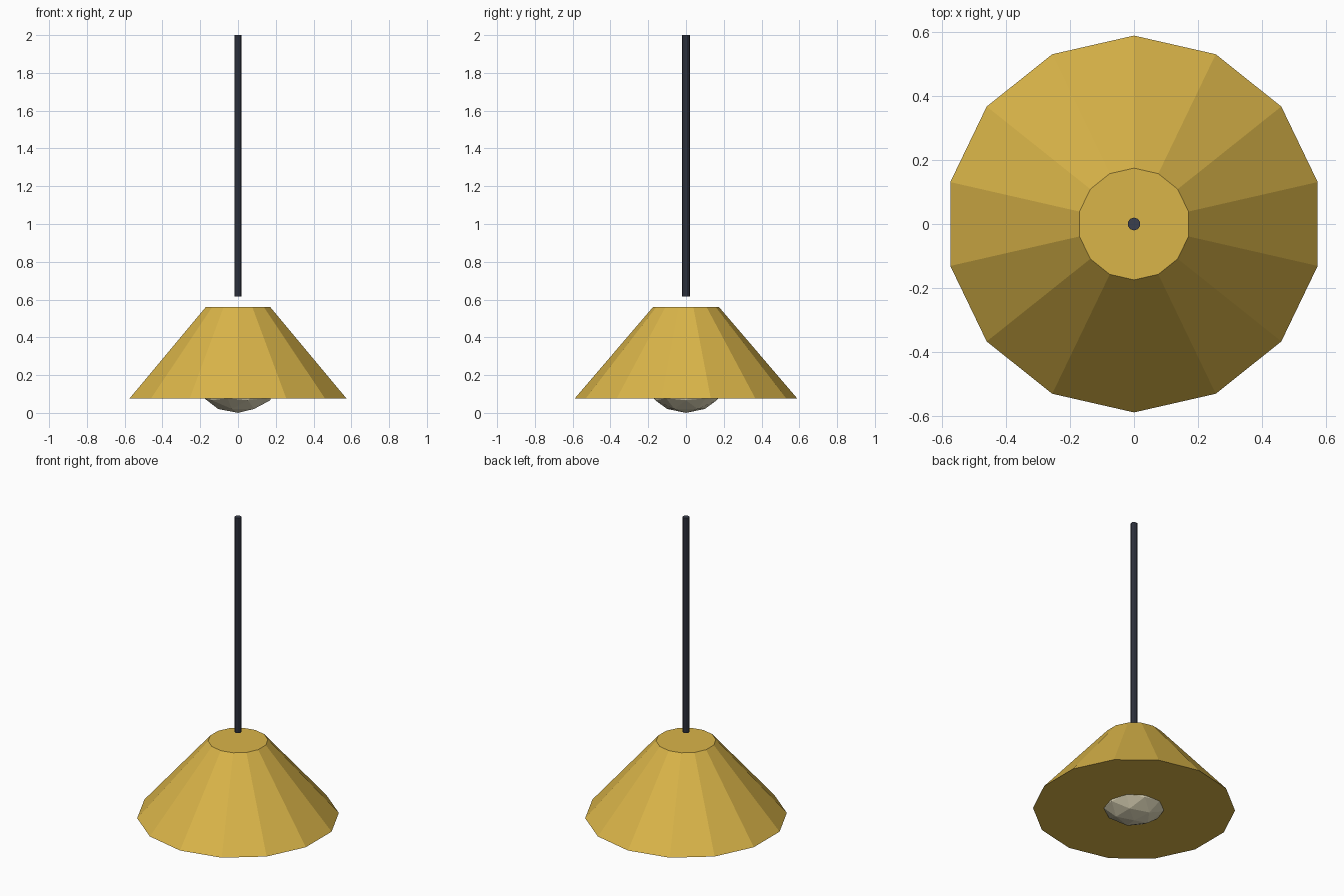
import bpy

cube = bpy.data.objects.get("Cube")
if cube:
    bpy.data.objects.remove(cube, do_unlink=True)


def make_material(name, rgb):
    mat = bpy.data.materials.new(name)
    mat.use_nodes = True
    colour = (*rgb, 1.0)
    mat.diffuse_color = colour
    mat.node_tree.nodes["Principled BSDF"].inputs["Base Color"].default_value = colour
    return mat


def finish(name, mat):
    obj = bpy.context.object
    obj.name = name
    obj.data.materials.append(mat)
    bpy.ops.object.shade_flat()
    return obj


def tapered(name, mat, sides, bottom_radius, top_radius, bottom, top):
    bpy.ops.mesh.primitive_cone_add(
        vertices=sides, radius1=bottom_radius, radius2=top_radius,
        depth=top - bottom, location=(0, 0, (bottom + top) / 2))
    return finish(name, mat)


brass = make_material("brass yellow", (0.70, 0.46, 0.066))
charcoal = make_material("dark charcoal", (0.043, 0.050, 0.075))
cream = make_material("warm cream", (0.79, 0.73, 0.52))

# Closed faceted shade
tapered("shade", brass, 14, 0.59, 0.175, 0.075, 0.56)

# Hanging cord, floating just above the shade
tapered("cord", charcoal, 10, 0.02, 0.02, 0.615, 2.0)

# Flattened faceted bulb peeking out below the shade
bpy.ops.mesh.primitive_ico_sphere_add(subdivisions=2, radius=0.2, location=(0, 0, 0.14))
bpy.context.object.scale.z = 0.7
finish("bulb", cream)
